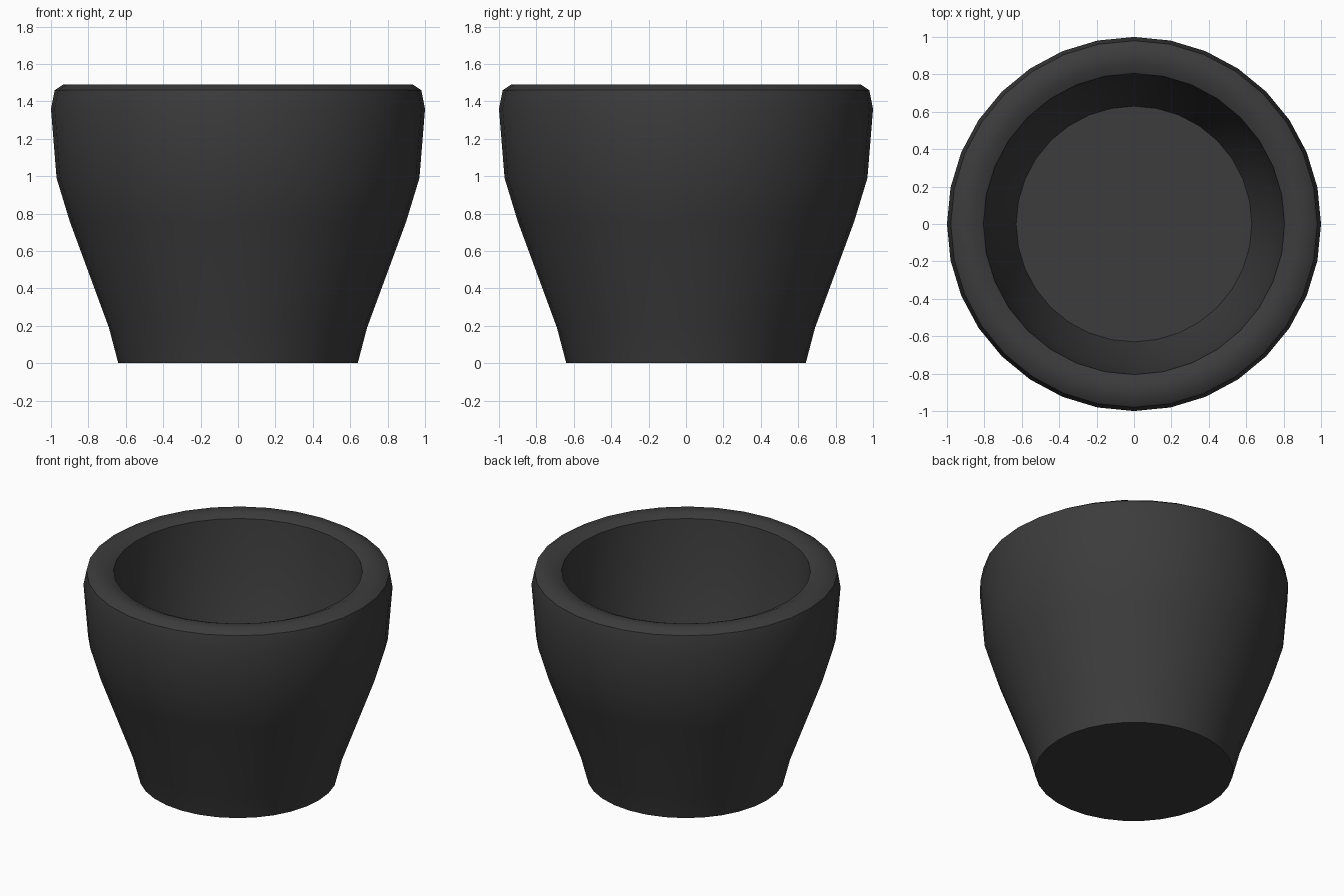
import bpy
import bmesh
from math import cos, sin, pi, radians

if "Cube" in bpy.data.objects:
    bpy.data.objects.remove(bpy.data.objects["Cube"])

SIDES = 32

# Half cross-section (radius, height): outer wall, rim, inner wall
PROFILE = [
    (0.64, 0.00), (0.69, 0.19), (0.90, 0.76), (0.97, 0.99), (1.00, 1.36),
    (0.98, 1.46), (0.935, 1.49), (0.86, 1.49), (0.805, 1.465),
    (0.755, 0.95), (0.63, 0.58),
]


def lathe(name, profile, sides):
    """Revolve a profile around z and close both ends with flat caps."""
    bm = bmesh.new()
    rings = [[bm.verts.new((r * cos(2 * pi * i / sides), r * sin(2 * pi * i / sides), z))
              for i in range(sides)] for r, z in profile]
    for low, high in zip(rings, rings[1:]):
        for i in range(sides):
            j = (i + 1) % sides
            bm.faces.new((low[i], low[j], high[j], high[i]))
    bm.faces.new(rings[0][::-1])
    bm.faces.new(rings[-1])
    mesh = bpy.data.meshes.new(name)
    bm.to_mesh(mesh)
    bm.free()
    obj = bpy.data.objects.new(name, mesh)
    bpy.context.collection.objects.link(obj)
    return obj


# Dark ceramic pot
pot = lathe("pot", PROFILE, SIDES)
dark = bpy.data.materials.new("dark_grey")
dark.diffuse_color = (0.045, 0.045, 0.045, 1)
dark.use_nodes = True
dark.node_tree.nodes["Principled BSDF"].inputs["Base Color"].default_value = dark.diffuse_color
pot.data.materials.append(dark)

# Smooth walls and rim, with crisp rim, floor and base edges
bpy.context.view_layer.objects.active = pot
pot.select_set(True)
bpy.ops.object.shade_smooth_by_angle(angle=radians(40))
